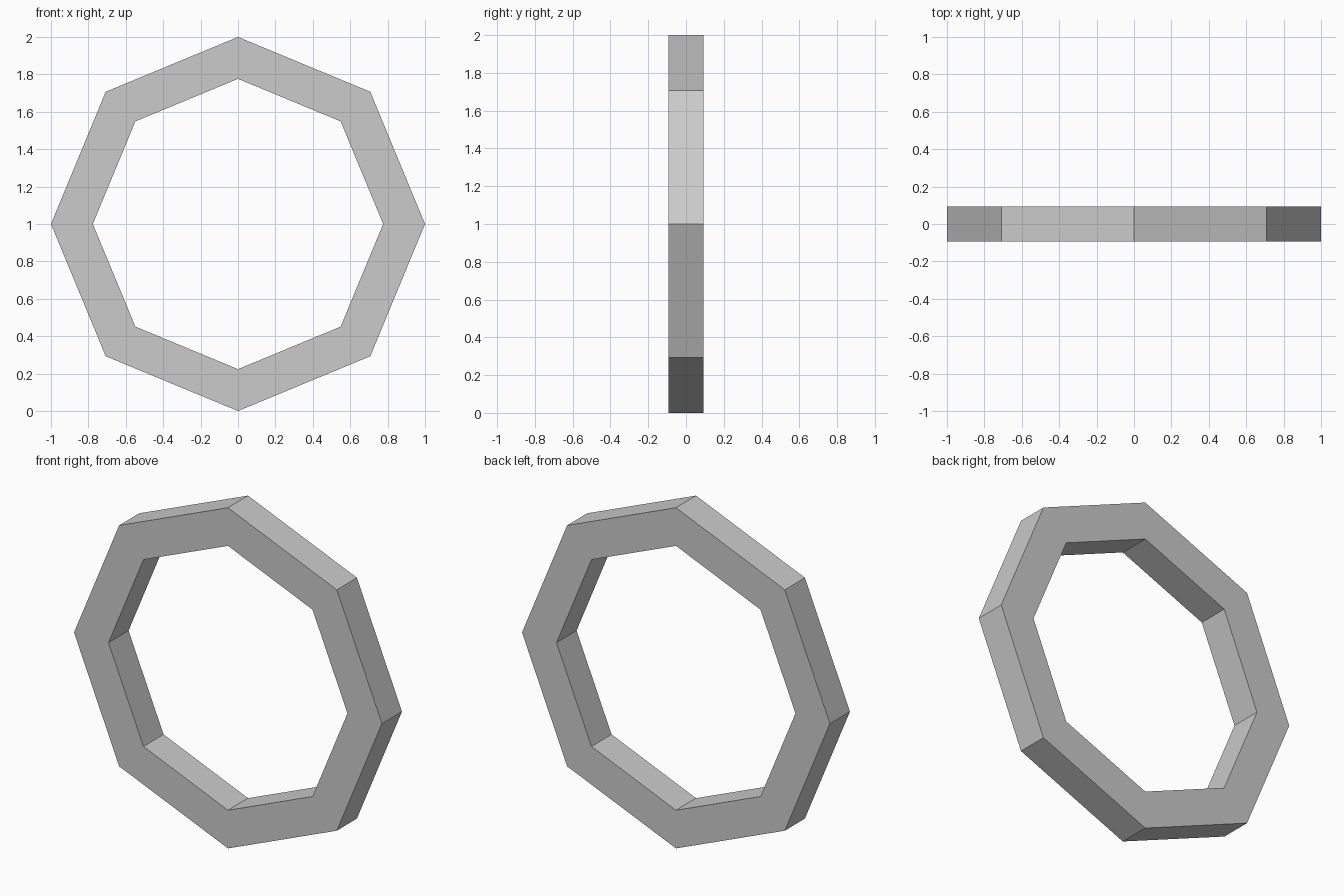
import bpy
import bmesh
from math import sin, cos, pi

if "Cube" in bpy.data.objects:
    bpy.data.objects.remove(bpy.data.objects["Cube"])

SIDES = 8
OUTER, INNER, HALF_DEPTH = 1.0, 0.776, 0.093

bm = bmesh.new()


def loop(radius, y):
    """Octagon of vertices standing upright, centred at z = 1."""
    return [bm.verts.new((radius * cos(2 * pi * i / SIDES), y,
                          1 + radius * sin(2 * pi * i / SIDES)))
            for i in range(SIDES)]


# Rectangular cross-section swept around the octagon
section = [(OUTER, -HALF_DEPTH), (OUTER, HALF_DEPTH),
           (INNER, HALF_DEPTH), (INNER, -HALF_DEPTH)]
loops = [loop(r, y) for r, y in section]
for a, b in zip(loops, loops[1:] + loops[:1]):
    for i in range(SIDES):
        j = (i + 1) % SIDES
        bm.faces.new((a[i], b[i], b[j], a[j]))
bmesh.ops.recalc_face_normals(bm, faces=bm.faces)

# Octagonal ring
mesh = bpy.data.meshes.new("octagonal_ring")
bm.to_mesh(mesh)
bm.free()
ring = bpy.data.objects.new("octagonal_ring", mesh)
bpy.context.collection.objects.link(ring)
